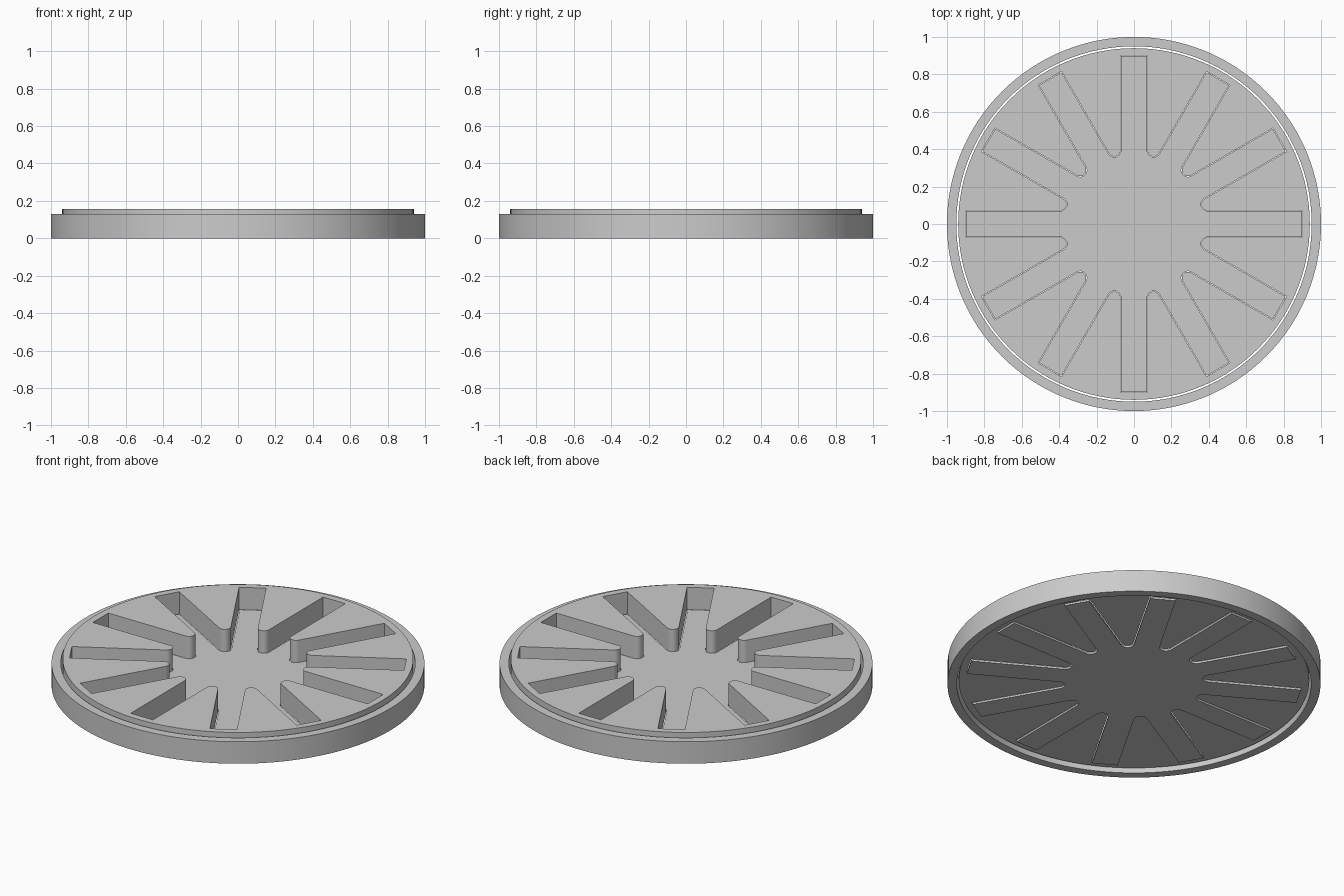
import bpy, bmesh
from math import cos, sin, radians, pi

if "Cube" in bpy.data.objects:
    bpy.data.objects.remove(bpy.data.objects["Cube"])

SPOKES = 12


def circle(r, n=128):
    return [(r * cos(2 * pi * i / n), r * sin(2 * pi * i / n)) for i in range(n)]


def star(w, tip_r, end):
    """Star outline: parallel-sided spokes joined by rounded inner notches."""
    pts = []
    half = 180 / SPOKES
    # apex of the notch, moved outwards to the centre of its rounding
    c = (0.0725 + 0.033) / sin(radians(half))
    for i in range(SPOKES):
        a = radians(i * 2 * half)
        for s in (-1, 1):
            pts.append((end * cos(a) - s * w * sin(a), end * sin(a) + s * w * cos(a)))
        m = a + radians(half)
        for k in range(13):
            f = m + radians(270 - half - k * (180 - 2 * half) / 12)
            pts.append((c * cos(m) + tip_r * cos(f), c * sin(m) + tip_r * sin(f)))
    return pts


def plate(name, outlines, z0, z1):
    """Extrude filled outlines (inner ones become holes) between two heights."""
    cu = bpy.data.curves.new(name, 'CURVE')
    cu.dimensions = '2D'
    cu.fill_mode = 'BOTH'
    cu.extrude = (z1 - z0) / 2
    for pts in outlines:
        sp = cu.splines.new('POLY')
        sp.points.add(len(pts) - 1)
        for p, (x, y) in zip(sp.points, pts):
            p.co = (x, y, 0, 1)
        sp.use_cyclic_u = True
    ob = bpy.data.objects.new(name, cu)
    bpy.context.collection.objects.link(ob)
    bpy.ops.object.select_all(action='DESELECT')
    ob.select_set(True)
    bpy.context.view_layer.objects.active = ob
    bpy.ops.object.convert(target='MESH')
    ob = bpy.context.view_layer.objects.active
    ob.name = name
    # weld caps to walls and set the height
    bm = bmesh.new()
    bm.from_mesh(ob.data)
    bmesh.ops.remove_doubles(bm, verts=bm.verts, dist=1e-5)
    bmesh.ops.recalc_face_normals(bm, faces=bm.faces)
    bmesh.ops.translate(bm, verts=bm.verts, vec=(0, 0, (z0 + z1) / 2))
    bm.to_mesh(ob.data)
    bm.free()
    bpy.ops.object.shade_smooth_by_angle(angle=radians(30))
    return ob


# outer ring, separated from the disc by a thin gap
plate("outer_ring", [circle(1.0), circle(0.95)], 0.0, 0.13)

# thick disc with the star-shaped opening
plate("slotted_disc", [circle(0.94), star(0.0725, 0.033, 0.9)], 0.025, 0.157)

# thin star plate lying at the bottom of the opening
plate("star_plate", [star(0.0695, 0.036, 0.897)], 0.015, 0.026)
